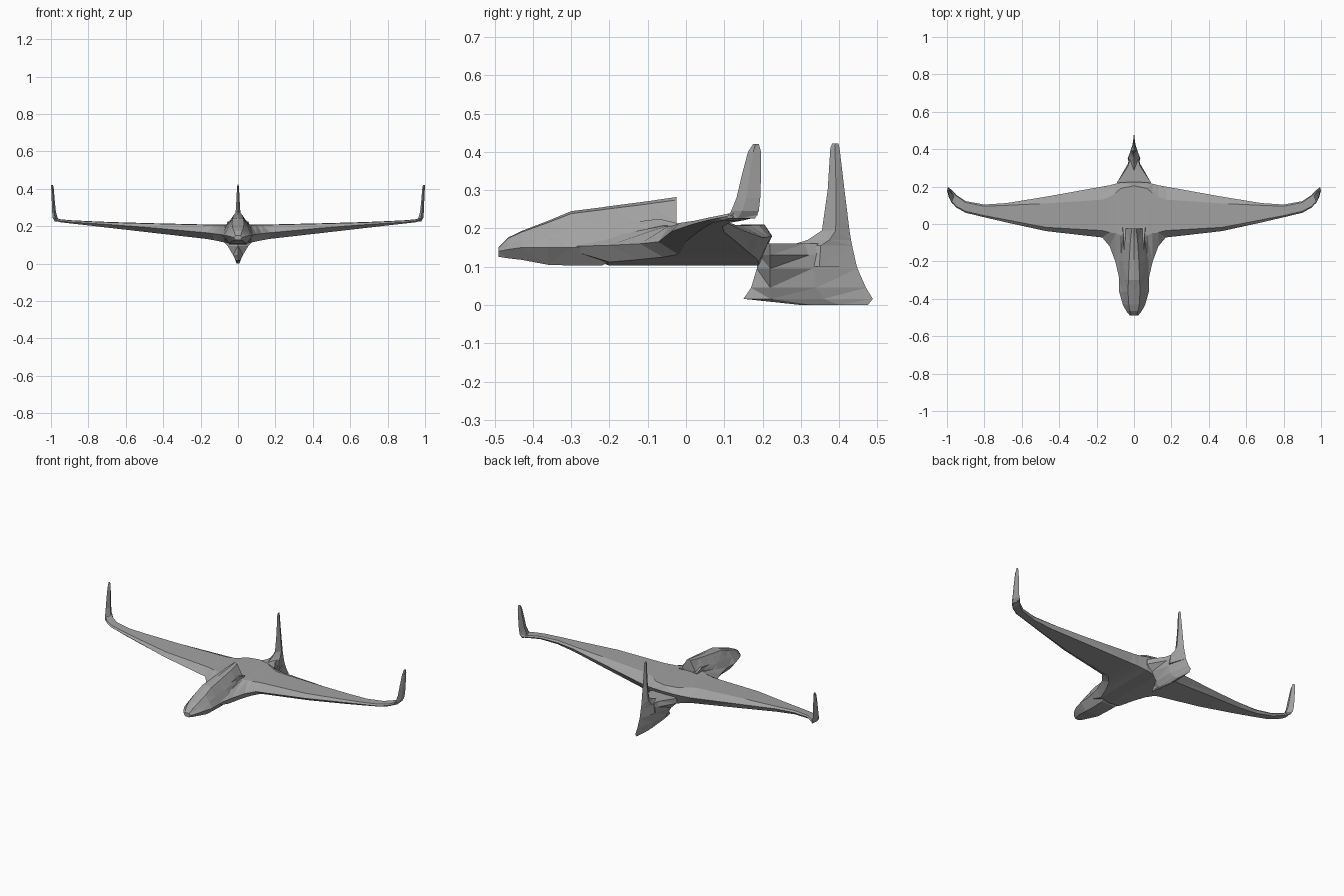
import bpy, bmesh

grey = bpy.data.materials.new("hull_grey")
grey.diffuse_color = (0.36, 0.36, 0.36, 1)


def loft(name, rings, mirror=False, cap_start=True):
    """Skin a list of equal-length point rings into a flat-shaded object."""
    bm = bmesh.new()
    loops = [[bm.verts.new(p) for p in r] for r in rings]
    n = len(loops[0])
    for a, b in zip(loops, loops[1:]):
        for i in range(n):
            j = (i + 1) % n
            bm.faces.new((a[i], a[j], b[j], b[i]))
    if cap_start:
        bm.faces.new(loops[0][::-1])
    bm.faces.new(loops[-1])
    bmesh.ops.triangulate(bm, faces=bm.faces[:])
    bmesh.ops.recalc_face_normals(bm, faces=bm.faces[:])
    if not cap_start and sum(f.normal.z * (f.calc_center_median().z - 0.165)
                             for f in bm.faces) < 0:
        bmesh.ops.reverse_faces(bm, faces=bm.faces[:])
    me = bpy.data.meshes.new(name)
    bm.to_mesh(me)
    bm.free()
    me.materials.append(grey)
    ob = bpy.data.objects.new(name, me)
    bpy.context.collection.objects.link(ob)
    if mirror:
        m = ob.modifiers.new("mirror", 'MIRROR')
        m.use_axis[0] = True
        m.merge_threshold = 0.0005
    return ob


# Forward fuselage: y, bottom z, chine z, top z, chine half width, roof half width
nose = [(-0.49, 0.126, 0.14, 0.15, 0.022, 0.014),
        (-0.465, 0.122, 0.145, 0.176, 0.042, 0.022),
        (-0.43, 0.118, 0.15, 0.193, 0.060, 0.028),
        (-0.36, 0.105, 0.15, 0.220, 0.080, 0.032),
        (-0.30, 0.103, 0.15, 0.245, 0.080, 0.030),
        (-0.22, 0.103, 0.155, 0.255, 0.085, 0.027),
        (-0.20, 0.113, 0.155, 0.258, 0.087, 0.026),
        (-0.10, 0.113, 0.160, 0.271, 0.080, 0.020),
        (-0.025, 0.113, 0.165, 0.282, 0.062, 0.012)]
rings = []
for y, b, c, t, w, r in nose:
    s = c + (t - c) * 0.45
    half = [(w * 0.55, b), (w, c), (w * 0.72, s), (r, t - (t - s) * 0.12)]
    rings.append([(x, y, z) for x, z in half] + [(0, y, t)] +
                 [(-x, y, z) for x, z in reversed(half)])
loft("fuselage", rings)

# Intake lips either side of the canopy, at the wing root
lip = [(0.050, -0.15, 0.165, 0.215), (0.052, -0.07, 0.165, 0.225), (0.056, -0.02, 0.17, 0.213)]
loft("intake_lip", [[(x - 0.02, y, b), (x + 0.014, y, b), (x + 0.004, y, t), (x - 0.02, y, t)]
                    for x, y, b, t in lip], mirror=True)

# Wing stations: x, nose y, nose z, top front y, top z, crest y, tail y, tail z,
# bottom front y, bottom rear y, bottom z
wing = [(0.000, -0.34, 0.150, -0.06, 0.208, 0.205, 0.225, 0.180, -0.20, 0.19, 0.103),
        (0.070, -0.33, 0.152, -0.06, 0.207, 0.190, 0.222, 0.180, -0.20, 0.19, 0.112),
        (0.100, -0.20, 0.156, -0.05, 0.206, 0.165, 0.215, 0.178, -0.12, 0.185, 0.119),
        (0.130, -0.12, 0.160, -0.045, 0.206, 0.145, 0.207, 0.176, -0.06, 0.18, 0.125),
        (0.170, -0.072, 0.165, -0.035, 0.207, 0.130, 0.200, 0.176, -0.02, 0.17, 0.132),
        (0.470, -0.038, 0.192, -0.018, 0.214, 0.110, 0.146, 0.196, 0.00, 0.13, 0.166),
        (0.680, 0.008, 0.208, 0.022, 0.220, 0.100, 0.112, 0.212, 0.03, 0.10, 0.190),
        (0.800, 0.036, 0.216, 0.045, 0.225, 0.095, 0.104, 0.218, 0.05, 0.095, 0.204),
        (0.900, 0.060, 0.222, 0.068, 0.230, 0.115, 0.122, 0.224, 0.07, 0.115, 0.215),
        (0.950, 0.088, 0.228, 0.094, 0.235, 0.150, 0.156, 0.228, 0.095, 0.15, 0.221),
        (0.980, 0.122, 0.234, 0.126, 0.242, 0.182, 0.188, 0.236, 0.126, 0.182, 0.229)]
rings = []
for x, ly, lz, fy, tz, cy, ty, tez, by, ry, bz in wing:
    rings.append([(x, ly, lz), (x, fy, tz), (x, cy, tz + 0.002), (x, ty, tez),
                  (x, ry, bz), (x, by, bz)])
loft("wing", rings, mirror=True, cap_start=False)

# Upturned winglets: z, front y, rear y, centre x, half thickness
tips = [(0.226, 0.105, 0.180, 0.968, 0.012), (0.245, 0.118, 0.190, 0.978, 0.013),
        (0.280, 0.132, 0.194, 0.984, 0.010), (0.340, 0.146, 0.196, 0.988, 0.008),
        (0.400, 0.162, 0.196, 0.992, 0.007), (0.421, 0.176, 0.190, 0.994, 0.005)]
loft("winglet", [[(x, a, z), (x + h, a * 0.6 + b * 0.4, z), (x + h * 0.6, b, z),
                  (x - h, a * 0.5 + b * 0.5, z)] for z, a, b, x, h in tips], mirror=True)

# Tail body and ventral keel: z, front y, rear y, shoulder y, shoulder w, waist y, waist w
tail = [(0.000, 0.300, 0.475, 0.33, 0.005, 0.40, 0.006),
        (0.016, 0.150, 0.488, 0.22, 0.012, 0.36, 0.014),
        (0.045, 0.170, 0.470, 0.22, 0.026, 0.34, 0.024),
        (0.095, 0.185, 0.448, 0.22, 0.056, 0.33, 0.030),
        (0.130, 0.190, 0.438, 0.22, 0.092, 0.32, 0.034),
        (0.160, 0.190, 0.433, 0.22, 0.092, 0.31, 0.032)]
rings = []
for z, a, b, sy, sw, wy, ww in tail:
    side = [(sw, sy), (ww, wy)]
    rings.append([(0, a, z)] + [(x, y, z) for x, y in side] + [(0, b, z)] +
                 [(-x, y, z) for x, y in reversed(side)])
loft("tail_body", rings)

# Tail fin: z, front y, rear y, half thickness
fin = [(0.10, 0.250, 0.446, 0.034), (0.155, 0.270, 0.434, 0.030), (0.170, 0.318, 0.431, 0.024),
       (0.195, 0.355, 0.427, 0.019), (0.300, 0.370, 0.414, 0.011),
       (0.410, 0.377, 0.401, 0.005), (0.422, 0.382, 0.398, 0.003)]
loft("tail_fin", [[(0, a, z), (h, a * 0.5 + b * 0.5, z), (0, b, z), (-h, a * 0.5 + b * 0.5, z)]
                  for z, a, b, h in fin])
